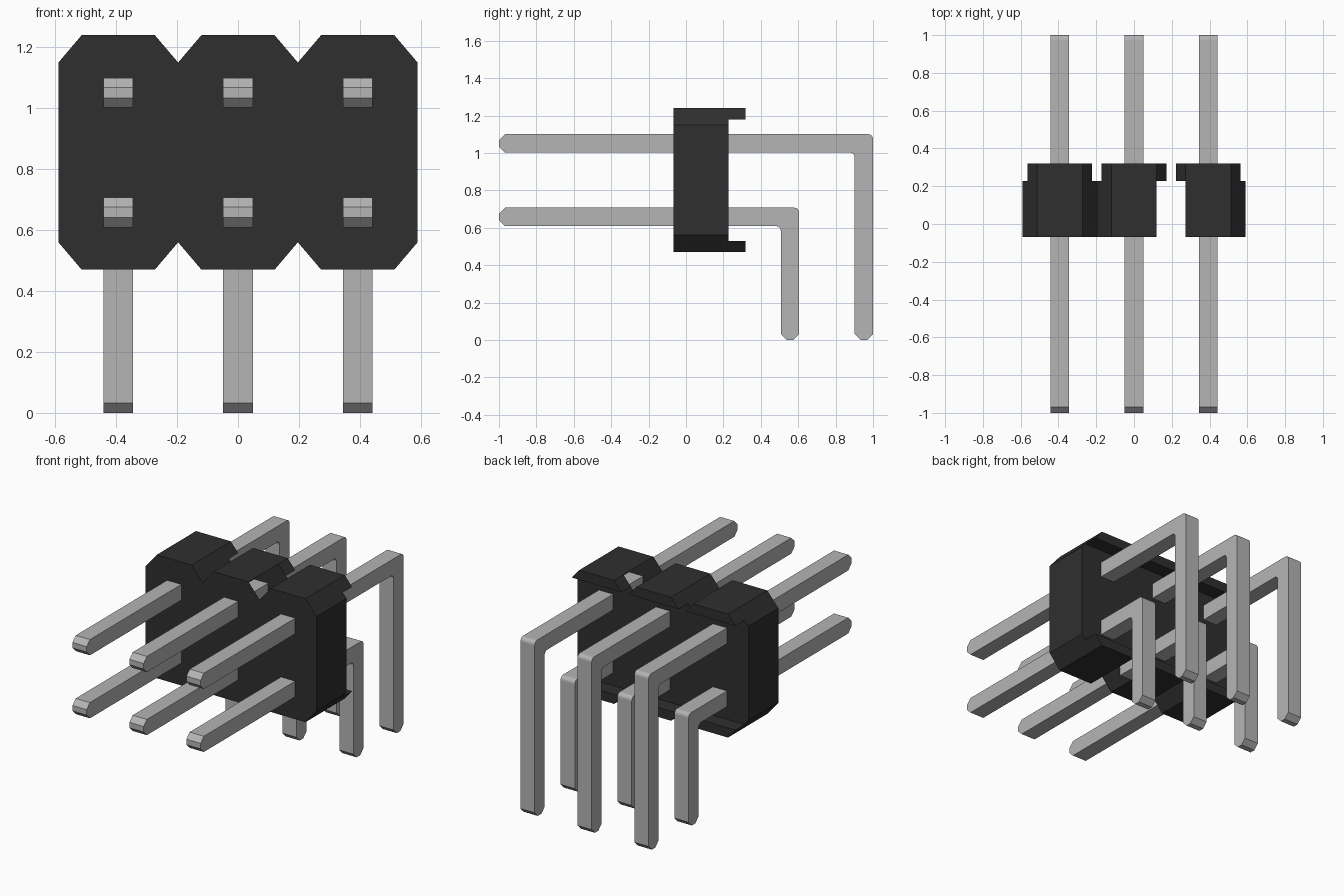
import bpy, bmesh, math

cube = bpy.data.objects.get("Cube")
if cube:
    bpy.data.objects.remove(cube, do_unlink=True)


def material(name, rgb):
    m = bpy.data.materials.new(name)
    m.use_nodes = True
    m.diffuse_color = (*rgb, 1)
    bsdf = next(n for n in m.node_tree.nodes if n.type == 'BSDF_PRINCIPLED')
    bsdf.inputs["Base Color"].default_value = (*rgb, 1)
    bsdf.inputs["Roughness"].default_value = 0.6
    m.use_backface_culling = True
    return m


BLACK = material("black plastic", (0.028, 0.028, 0.028))
GREY = material("grey metal", (0.46, 0.46, 0.46))


def prism(name, profile, lo, hi, place, mat, drop=None):
    """Extrude a 2D profile from lo to hi; place(u, v, w) gives the 3D point."""
    bm = bmesh.new()
    a = [bm.verts.new(place(u, v, lo)) for u, v in profile]
    b = [bm.verts.new(place(u, v, hi)) for u, v in profile]
    bm.faces.new(a)
    bm.faces.new(b[::-1])
    n = len(profile)
    for i in range(n):
        j = (i + 1) % n
        bm.faces.new((a[i], b[i], b[j], a[j]))
    bmesh.ops.recalc_face_normals(bm, faces=bm.faces)
    if drop:
        gone = [f for f in bm.faces if drop(f)]
        bmesh.ops.delete(bm, geom=gone, context='FACES_ONLY')
    me = bpy.data.meshes.new(name)
    bm.to_mesh(me)
    bm.free()
    me.materials.append(mat)
    ob = bpy.data.objects.new(name, me)
    bpy.context.collection.objects.link(ob)
    return ob


def along_y(u, v, w):
    return (u, w, v)


def along_x(u, v, w):
    return (w, u, v)


PITCH = 0.393
COLUMNS = {"right": -PITCH, "middle": 0.0, "left": PITCH}
TOP, BOTTOM, CUT = 1.24, 0.47, 0.09
FLAT, HALF = 0.12, PITCH / 2
FRONT, BACK, LIP_BACK = -0.068, 0.227, 0.319

# Housing: three joined octagons, open at the notch between middle and left
upper = [(-1.5 * PITCH, TOP - CUT)]
for x in COLUMNS.values():
    upper += [(x - FLAT, TOP), (x + FLAT, TOP), (x + HALF, TOP - CUT)]
lower = [(x, TOP + BOTTOM - z) for x, z in reversed(upper)]


def open_notch(f):
    c = f.calc_center_median()
    return abs(f.normal.y) < 0.5 and abs(c.x - HALF) < 0.08


prism("housing", upper + lower, FRONT, BACK, along_y, BLACK, open_notch)

# Lips projecting from the back of each lobe, top and bottom
LIP = 0.06
wide = FLAT + (HALF - FLAT) * LIP / CUT
for side, x in COLUMNS.items():
    for level, z, s in (("top", TOP, -1), ("bottom", BOTTOM, 1)):
        shape = [(x - FLAT, z), (x + FLAT, z),
                 (x + wide, z + s * LIP), (x - wide, z + s * LIP)]
        prism(f"{level}_lip_{side}", shape, BACK, LIP_BACK, along_y, BLACK)


def arc(cy, cz, r, start, end, steps=4):
    return [(cy + r * math.cos(math.radians(start + (end - start) * i / steps)),
             cz + r * math.sin(math.radians(start + (end - start) * i / steps)))
            for i in range(steps + 1)]


def pin_profile(y_back, z_top):
    """Right-angle pin seen from the side, with chamfered tips."""
    t, c, r = 0.098, 0.032, 0.025
    y_in, z_in = y_back - t, z_top - t
    return ([(-1, z_in + c), (-1, z_top - c), (-1 + c, z_top)]
            + arc(y_back - r, z_top - r, r, 90, 0)
            + [(y_back, c), (y_back - c, 0), (y_in + c, 0), (y_in, c)]
            + arc(y_in - r, z_in - r, r, 0, 90)
            + [(-1 + c, z_in)])


# Pins: a long upper row and a short lower row
for row, y_back, z_top in (("upper", 1.0, 1.10), ("lower", 0.605, 0.707)):
    for side, x in COLUMNS.items():
        prism(f"{row}_pin_{side}", pin_profile(y_back, z_top),
              x - 0.049, x + 0.049, along_x, GREY)
